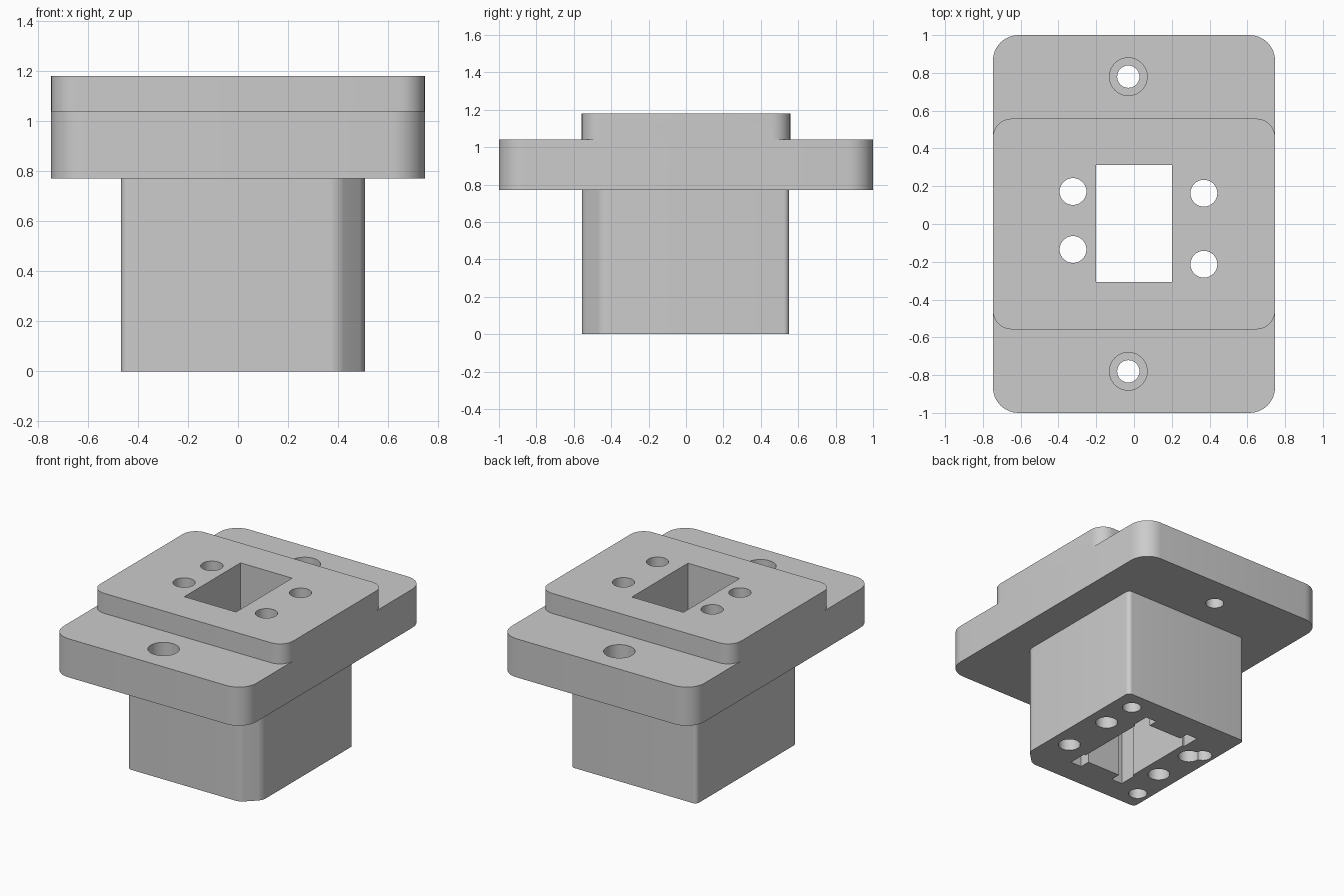
import bpy
import bmesh

cube = bpy.data.objects.get("Cube")
if cube:
    bpy.data.objects.remove(cube, do_unlink=True)

grey = bpy.data.materials.new("plain grey")
grey.use_nodes = True
colour = (0.6, 0.6, 0.6, 1)
grey.diffuse_color = colour
grey.node_tree.nodes["Principled BSDF"].inputs["Base Color"].default_value = colour


def make_object(name, bm):
    bmesh.ops.recalc_face_normals(bm, faces=bm.faces)
    mesh = bpy.data.meshes.new(name)
    bm.to_mesh(mesh)
    bm.free()
    mesh.materials.append(grey)
    obj = bpy.data.objects.new(name, mesh)
    bpy.context.collection.objects.link(obj)
    return obj


def prism(name, outline, z0, z1, radius=0):
    """Extrude an outline upward, with optional rounded vertical corners."""
    bm = bmesh.new()
    bm.faces.new([bm.verts.new((x, y, z0)) for x, y in outline])
    if radius:
        bmesh.ops.bevel(bm, geom=bm.verts[:], offset=radius, segments=8,
                        profile=0.5, affect='VERTICES')
    result = bmesh.ops.extrude_face_region(bm, geom=bm.faces[:])
    top = [v for v in result["geom"] if isinstance(v, bmesh.types.BMVert)]
    bmesh.ops.translate(bm, verts=top, vec=(0, 0, z1 - z0))
    return make_object(name, bm)


def rectangle(x0, x1, y0, y1):
    return [(x0, y0), (x1, y0), (x1, y1), (x0, y1)]


def drill(name, x, y, radius, z0, z1):
    bm = bmesh.new()
    bmesh.ops.create_cone(bm, cap_ends=True, segments=40, radius1=radius,
                          radius2=radius, depth=z1 - z0)
    bmesh.ops.translate(bm, verts=bm.verts, vec=(x, y, (z0 + z1) / 2))
    return make_object(name, bm)


def combine(target, tool, operation):
    mod = target.modifiers.new(tool.name, 'BOOLEAN')
    mod.operation = operation
    mod.solver = 'EXACT'
    mod.object = tool
    bpy.context.view_layer.objects.active = target
    bpy.ops.object.modifier_apply(modifier=mod.name)
    bpy.data.objects.remove(tool, do_unlink=True)


# Flange, raised plate and lower block with one chamfered corner
FLANGE_Z, STEP_Z, TOP_Z = 0.77, 1.04, 1.18
body = prism("flanged_housing", rectangle(-0.747, 0.747, -1, 1), FLANGE_Z, STEP_Z, 0.135)
plate = prism("raised_plate", rectangle(-0.747, 0.747, -0.558, 0.558), STEP_Z, TOP_Z, 0.1)
block = prism("lower_block", [(-0.468, -0.556), (0.4, -0.556), (0.508, -0.45),
                              (0.508, 0.552), (-0.468, 0.552)], 0, FLANGE_Z, 0.03)
combine(body, plate, 'UNION')
combine(body, block, 'UNION')

# Central window with blind corner notches underneath
window = prism("window_cutter", rectangle(-0.2, 0.2, -0.307, 0.313), -0.1, 1.3)
combine(body, window, 'DIFFERENCE')
for side in (-1, 1):
    x0, x1 = sorted((side * 0.13, side * 0.215))
    for y0, y1 in ((-0.38, -0.25), (0.25, 0.38)):
        notch = prism("notch_cutter", rectangle(x0, x1, y0, y1), -0.1, 0.7)
        combine(body, notch, 'DIFFERENCE')

# Through holes beside the window
for x, y in ((-0.323, 0.172), (-0.323, -0.135), (0.37, 0.163), (0.37, -0.213)):
    combine(body, drill("pin_hole", x, y, 0.071, -0.1, 1.3), 'DIFFERENCE')

# Blind holes in the bottom corners
for x, y in ((0.37, 0.418), (-0.385, 0.235), (-0.38, -0.415)):
    combine(body, drill("corner_hole", x, y, 0.06, -0.1, 0.4), 'DIFFERENCE')

# Counterbored screw holes in the flange
for y in (-0.78, 0.78):
    combine(body, drill("screw_hole", -0.03, y, 0.059, 0.6, 1.3), 'DIFFERENCE')
    combine(body, drill("screw_recess", -0.03, y, 0.1, 0.9, 1.3), 'DIFFERENCE')

# Smooth rounded walls, keep edges sharp
bpy.ops.object.select_all(action='DESELECT')
body.select_set(True)
bpy.context.view_layer.objects.active = body
bpy.ops.object.shade_smooth_by_angle(angle=0.5)
